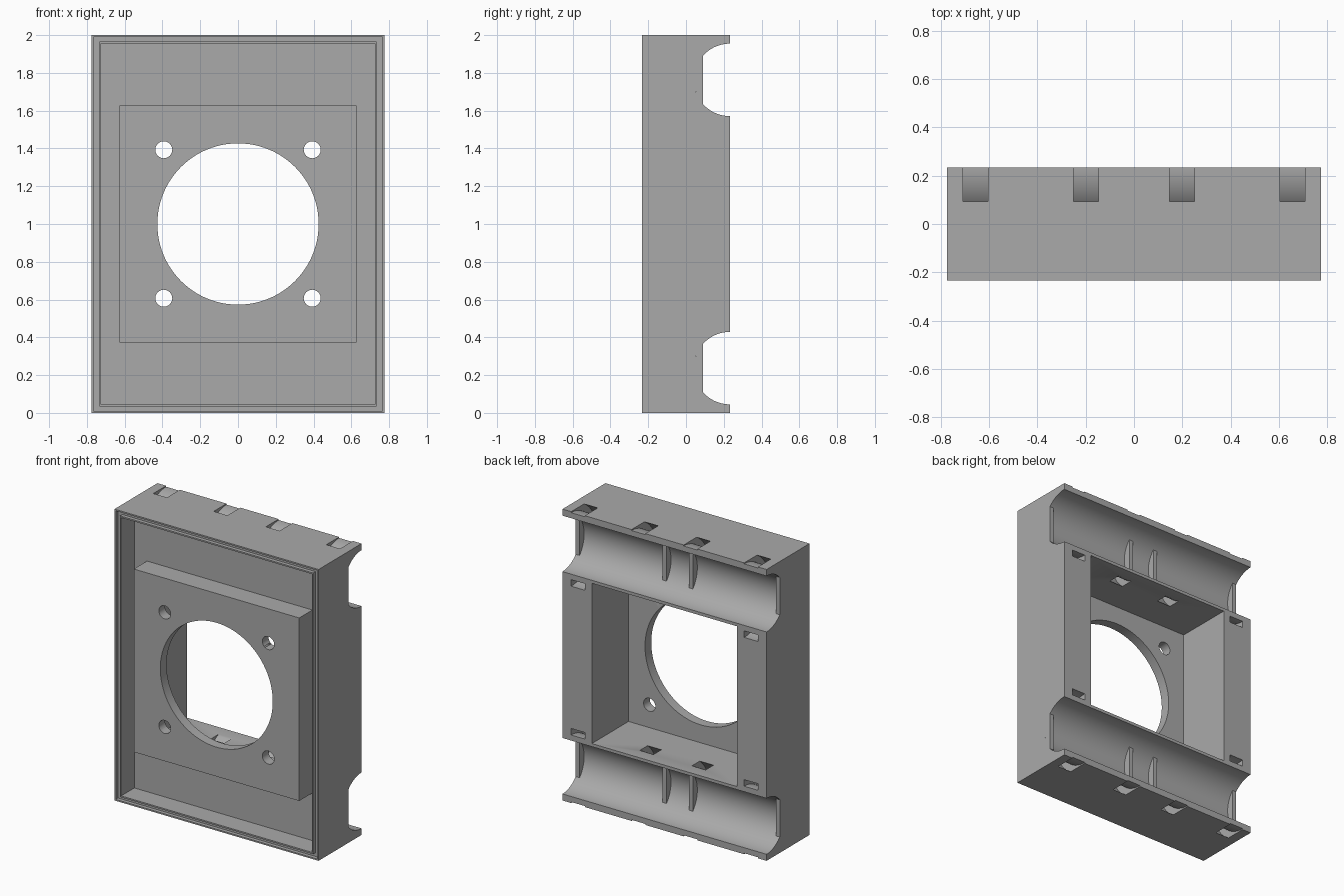
import bpy, bmesh, math

if "Cube" in bpy.data.objects:
    bpy.data.objects.remove(bpy.data.objects["Cube"], do_unlink=True)

grey = bpy.data.materials.new("plain grey")
grey.use_nodes = True
COLOUR = (0.4, 0.4, 0.4, 1)
grey.diffuse_color = COLOUR
grey.node_tree.nodes["Principled BSDF"].inputs["Base Color"].default_value = COLOUR

# Main sizes
W, D, H = 0.775, 0.233, 2.0
FLOOR = -0.09            # floor of the front recess
R = 0.192                # trough radius
RIB_Y = 0.09             # rib crest
TROUGHS = (0.237, H - 0.237)


def prism(name, outline, axis, lo, hi):
    """Extrude a 2D outline along x (outline is y, z) or y (outline is x, z)."""
    bm = bmesh.new()
    place = (lambda p: (lo, p[0], p[1])) if axis == "x" else (lambda p: (p[0], lo, p[1]))
    face = bm.faces.new([bm.verts.new(place(p)) for p in outline])
    top = bmesh.ops.extrude_face_region(bm, geom=[face])["geom"]
    step = (hi - lo, 0, 0) if axis == "x" else (0, hi - lo, 0)
    bmesh.ops.translate(bm, vec=step, verts=[v for v in top if isinstance(v, bmesh.types.BMVert)])
    bmesh.ops.recalc_face_normals(bm, faces=bm.faces)
    mesh = bpy.data.meshes.new(name)
    bm.to_mesh(mesh)
    bm.free()
    mesh.materials.append(grey)
    obj = bpy.data.objects.new(name, mesh)
    bpy.context.collection.objects.link(obj)
    return obj


def arc(cx, cz, r, start, end, n):
    angles = [math.radians(start + (end - start) * i / n) for i in range(n + 1)]
    return [(cx + r * math.cos(a), cz + r * math.sin(a)) for a in angles]


def circle(cx, cz, r, n=64):
    return arc(cx, cz, r, 0, 360, n)[:-1]


def slab(name, half_x, half_z, lo, hi):
    z0, z1 = H / 2 - half_z, H / 2 + half_z
    return prism(name, [(-half_x, z0), (half_x, z0), (half_x, z1), (-half_x, z1)], "y", lo, hi)


def combine(target, tool, operation="DIFFERENCE"):
    tool.hide_render = True
    mod = target.modifiers.new(tool.name, "BOOLEAN")
    mod.operation, mod.object, mod.solver = operation, tool, "EXACT"
    bpy.context.view_layer.objects.active = target
    bpy.ops.object.modifier_apply(modifier=mod.name)
    bpy.data.objects.remove(tool, do_unlink=True)


# Housing with a sealing groove around the front rim
body = slab("housing", W, H / 2, -D, D)
combine(body, slab("groove", W - 0.01, H / 2 - 0.01, -0.3, -D + 0.025))
combine(body, slab("inner_lip", W - 0.042, H / 2 - 0.035, -D, 0), "UNION")

# Front recess and raised panel
combine(body, slab("front_recess", W - 0.051, H / 2 - 0.045, -0.3, FLOOR))
combine(body, slab("raised_panel", 0.628, 0.628, -D, -0.03), "UNION")

# Rear pocket, large opening and screw holes
combine(body, slab("rear_pocket", 0.552, 0.55, -0.165, 0.4))
combine(body, prism("main_opening", circle(0, H / 2, 0.427, 96), "y", -0.4, 0.4))
for sx in (-1, 1):
    for sz in (-1, 1):
        hole = circle(sx * 0.393, H / 2 + sz * 0.393, 0.045, 32)
        combine(body, prism("screw_hole", hole, "y", -0.4, 0.1))

# Round troughs across the back, with curved strap slots behind them
for cz in TROUGHS:
    combine(body, prism("trough", circle(D, cz, R, 96), "x", -1, 1))
    ring = arc(D, cz, 0.275, 84, 276, 48) + arc(D, cz, 0.23, 276, 84, 48)
    for x in (-0.657, -0.198, 0.198, 0.657):
        combine(body, prism("strap_slot", ring, "x", x - 0.052, x + 0.052))

# Low ribs inside the troughs
parts = [body]
half = math.degrees(math.acos((D - RIB_Y) / R))
for place, cz in zip(("lower", "upper"), TROUGHS):
    lens = arc(D, cz, R, 180 - half, 180 + half, 24)
    for x in (-W + 0.015, -0.1, 0.1, W - 0.015):
        parts.append(prism(place + "_rib", lens, "x", x - 0.015, x + 0.015))

# Smooth curved walls, keep hard edges
bpy.ops.object.select_all(action="DESELECT")
for obj in parts:
    obj.select_set(True)
bpy.context.view_layer.objects.active = body
bpy.ops.object.shade_smooth_by_angle(angle=math.radians(30))
